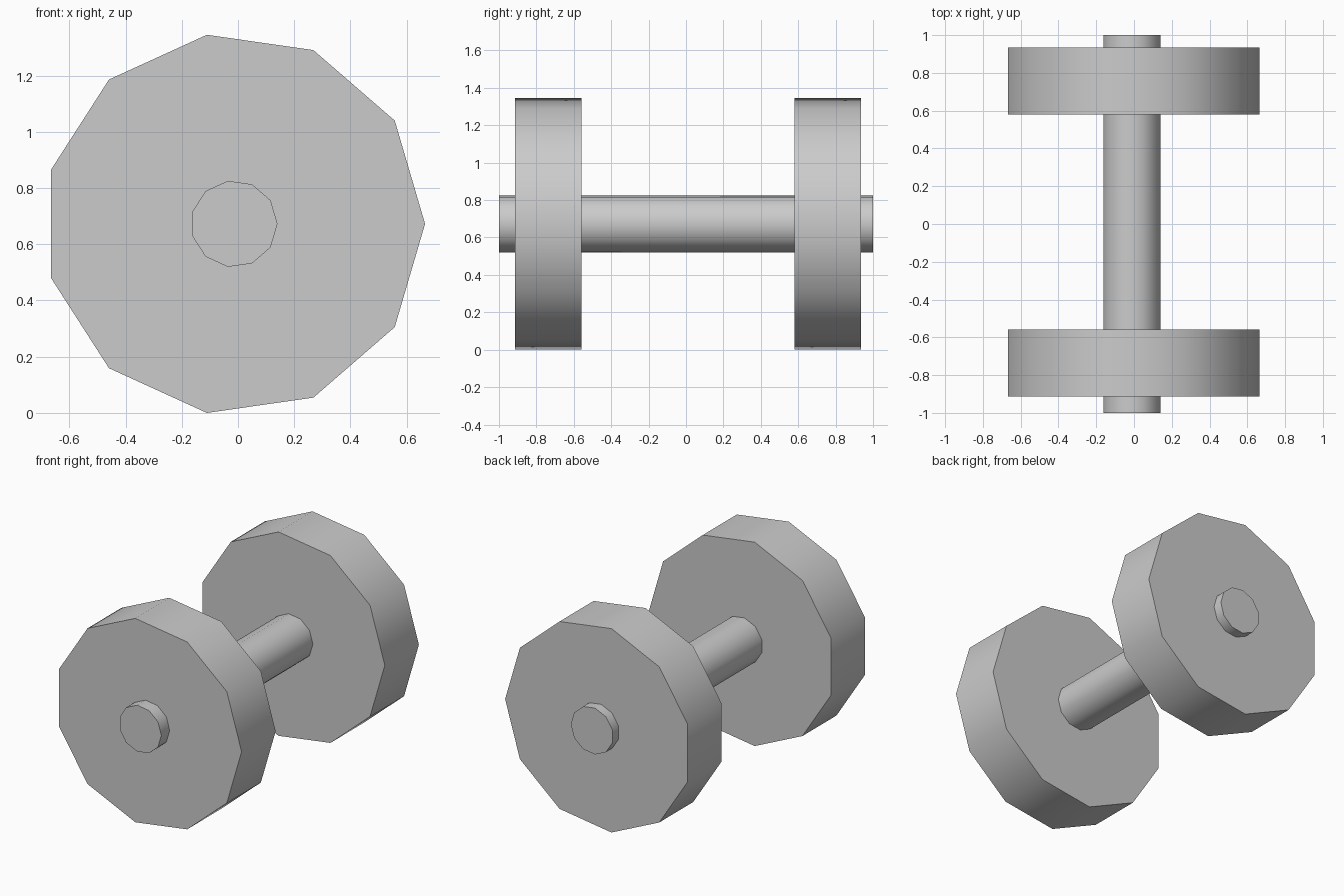
import bpy, bmesh, math

if "Cube" in bpy.data.objects:
    bpy.data.objects.remove(bpy.data.objects["Cube"])

SIDES = 11
CX, CZ = -0.014, 0.6725  # shared axis of bar and weights


def prism(name, radius, y0, y1):
    """Eleven-sided cylinder along y with one corner pointing to +x."""
    bm = bmesh.new()
    rings = []
    for y in (y0, y1):
        rings.append([bm.verts.new((CX + radius * math.cos(2 * math.pi * i / SIDES), y,
                                    CZ + radius * math.sin(2 * math.pi * i / SIDES)))
                      for i in range(SIDES)])
    front, back = rings
    bm.faces.new(front)
    bm.faces.new(back[::-1])
    for i in range(SIDES):
        j = (i + 1) % SIDES
        bm.faces.new((front[i], back[i], back[j], front[j]))
    bmesh.ops.recalc_face_normals(bm, faces=bm.faces)
    mesh = bpy.data.meshes.new(name)
    bm.to_mesh(mesh)
    bm.free()
    obj = bpy.data.objects.new(name, mesh)
    bpy.context.collection.objects.link(obj)
    # smooth around the side, sharp at the caps
    bpy.ops.object.select_all(action='DESELECT')
    obj.select_set(True)
    bpy.context.view_layer.objects.active = obj
    bpy.ops.object.shade_smooth_by_angle(angle=math.radians(40))
    return obj


# Handle bar running the full length
prism("handle_bar", 0.1545, -1.0, 1.0)

# Weight discs at both ends
prism("front_weight", 0.6795, -0.913, -0.558)
prism("back_weight", 0.6795, 0.58, 0.935)
